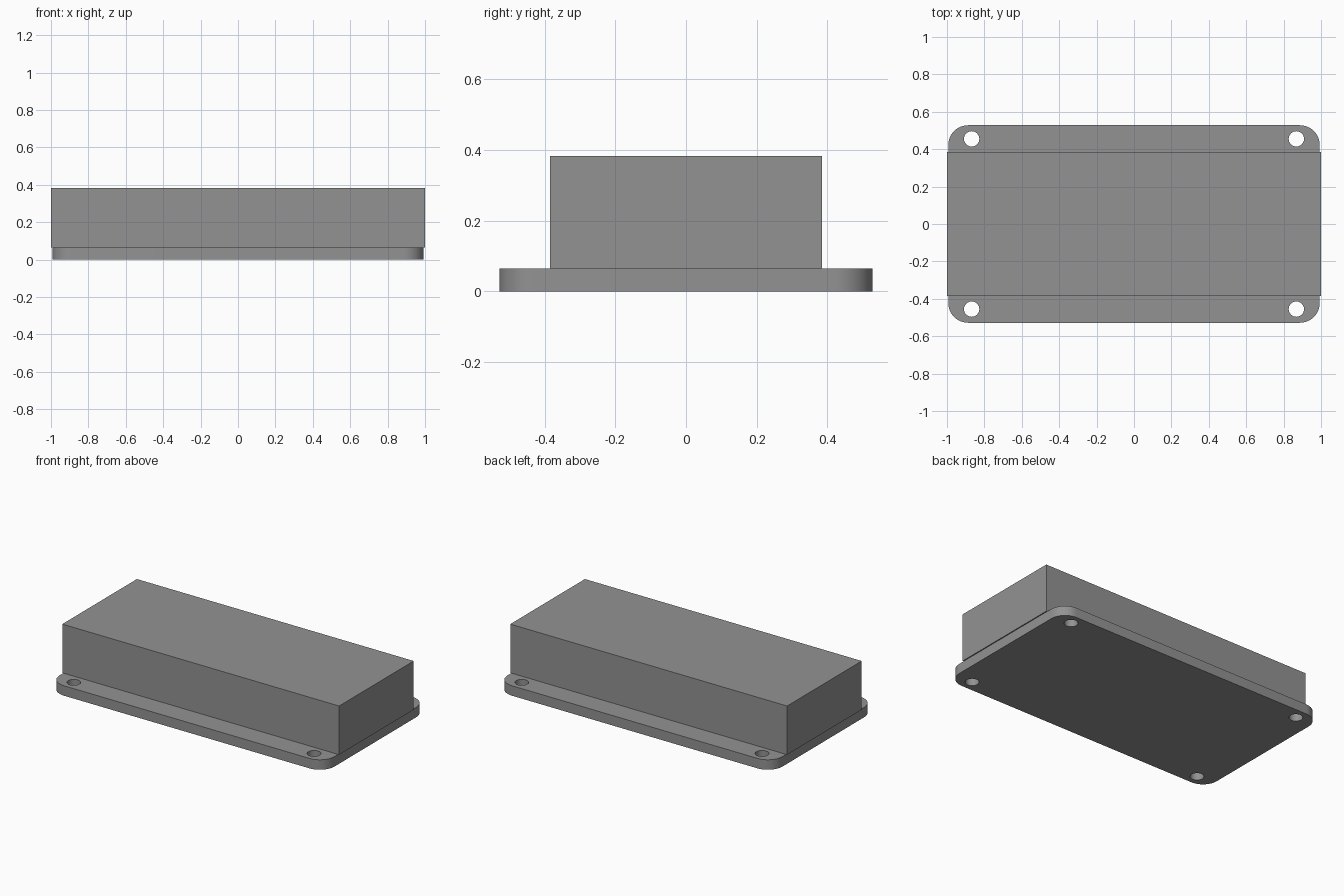
import bpy, bmesh, math

cube = bpy.data.objects.get("Cube")
if cube:
    bpy.data.objects.remove(cube, do_unlink=True)

HALF_X, HALF_Y, BASE_H = 0.993, 0.528, 0.065
BOX_X, BOX_Y, TOP = 1.0, 0.385, 0.383
CORNER, HOLE_R = 0.106, 0.041
HOLE_X, HOLE_Y = 0.868, 0.455

grey = bpy.data.materials.new("mid grey")
grey.use_nodes = True
colour = (0.29, 0.29, 0.29, 1)
grey.diffuse_color = colour
grey.node_tree.nodes["Principled BSDF"].inputs["Base Color"].default_value = colour


def make_object(name, bm):
    mesh = bpy.data.meshes.new(name)
    bmesh.ops.recalc_face_normals(bm, faces=bm.faces)
    bm.to_mesh(mesh)
    bm.free()
    mesh.materials.append(grey)
    obj = bpy.data.objects.new(name, mesh)
    bpy.context.collection.objects.link(obj)
    return obj


def smooth(obj):
    bpy.ops.object.select_all(action="DESELECT")
    obj.select_set(True)
    bpy.context.view_layer.objects.active = obj
    bpy.ops.object.shade_smooth_by_angle(angle=math.radians(30))


def block(name, half_x, half_y, z0, z1, radius=0):
    bm = bmesh.new()
    bmesh.ops.create_cube(bm, size=1)
    for v in bm.verts:
        v.co = (v.co.x * 2 * half_x, v.co.y * 2 * half_y, z1 if v.co.z > 0 else z0)
    if radius:
        upright = [e for e in bm.edges if abs(e.verts[0].co.z - e.verts[1].co.z) > 0.01]
        bmesh.ops.bevel(bm, geom=upright, offset=radius, segments=12,
                        profile=0.5, affect="EDGES")
    return make_object(name, bm)


# Flange plate with rounded corners
plate = block("mounting_plate", HALF_X, HALF_Y, 0, BASE_H, CORNER)

# Cutter for the four screw holes
bm = bmesh.new()
for sx in (-1, 1):
    for sy in (-1, 1):
        made = bmesh.ops.create_cone(bm, cap_ends=True, segments=32, radius1=HOLE_R,
                                     radius2=HOLE_R, depth=4 * BASE_H)
        bmesh.ops.translate(bm, verts=made["verts"], vec=(sx * HOLE_X, sy * HOLE_Y, 0))
cutter = make_object("screw_hole_cutter", bm)
cutter.hide_render = True

# Cut the holes and keep only the finished plate
cut = plate.modifiers.new("screw_holes", "BOOLEAN")
cut.operation = "DIFFERENCE"
cut.solver = "EXACT"
cut.object = cutter
bpy.ops.object.select_all(action="DESELECT")
plate.select_set(True)
bpy.context.view_layer.objects.active = plate
bpy.ops.object.modifier_apply(modifier=cut.name)
bpy.data.objects.remove(cutter, do_unlink=True)
smooth(plate)

# Main body block, slightly wider than the plate
block("main_body", BOX_X, BOX_Y, BASE_H, TOP)
